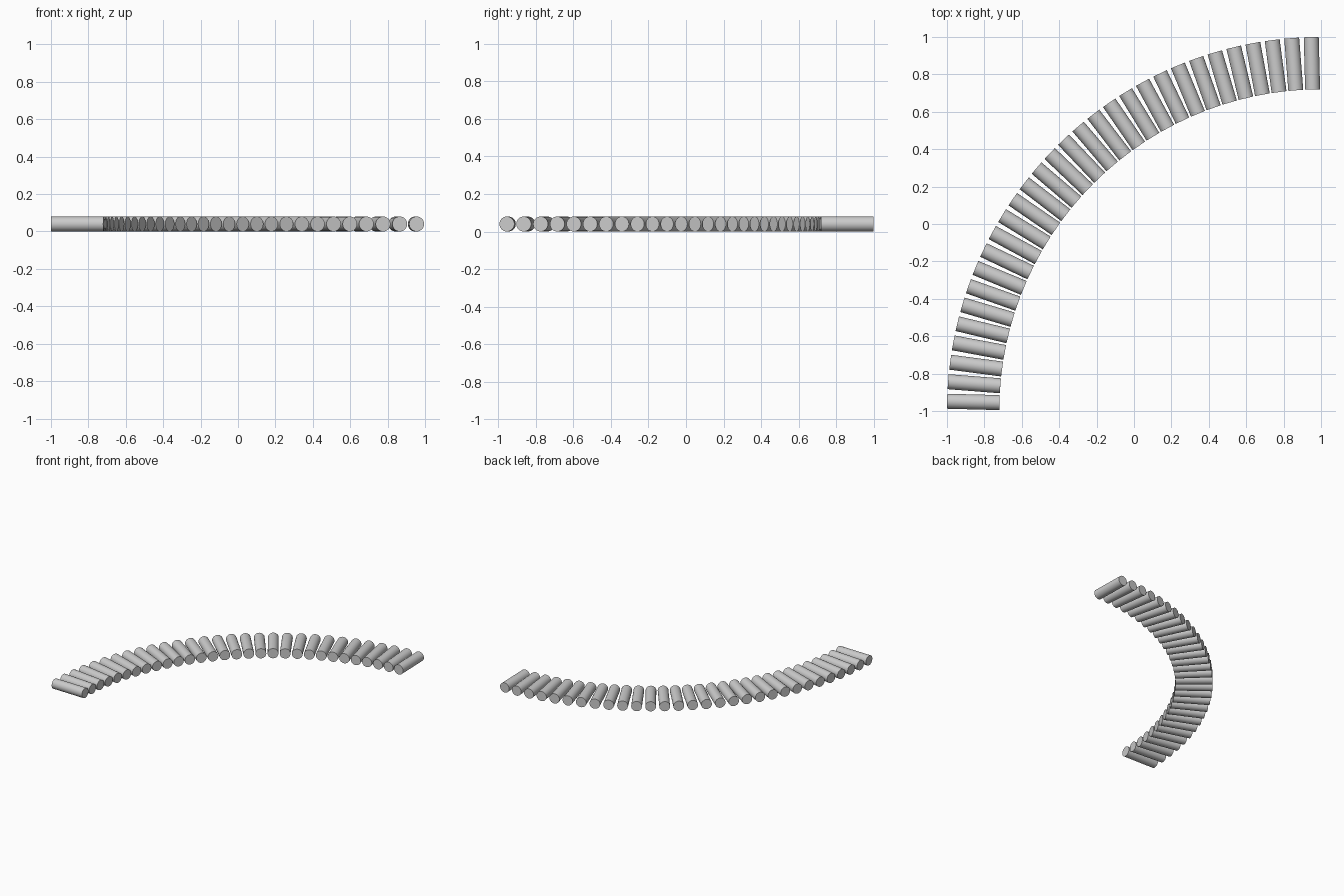
import bpy
from math import radians, sin, cos, pi
from mathutils import Matrix

if "Cube" in bpy.data.objects:
    bpy.data.objects.remove(bpy.data.objects["Cube"])

COUNT = 30                 # rollers around a 90 degree curve
INNER, OUTER = 1.72, 2.0   # curve radii
RADIUS = 0.04              # roller radius
CX, CY = 1.0, -1.0         # centre of the curve


def add_roller(i):
    # each roller lies flat, with its axis pointing at the curve centre
    a = radians(90 + (i + 0.5) * 90 / COUNT)
    mid = (INNER + OUTER) / 2
    bpy.ops.mesh.primitive_cylinder_add(
        vertices=32, radius=RADIUS, depth=OUTER - INNER,
        location=(CX + mid * cos(a), CY + mid * sin(a), RADIUS),
        rotation=(0, pi / 2, a))
    roller = bpy.context.object
    roller.name = f"roller_{i + 1:02d}"
    bpy.ops.object.shade_smooth_by_angle(angle=radians(30))


# curved row of conveyor rollers
for i in range(COUNT):
    add_roller(i)
